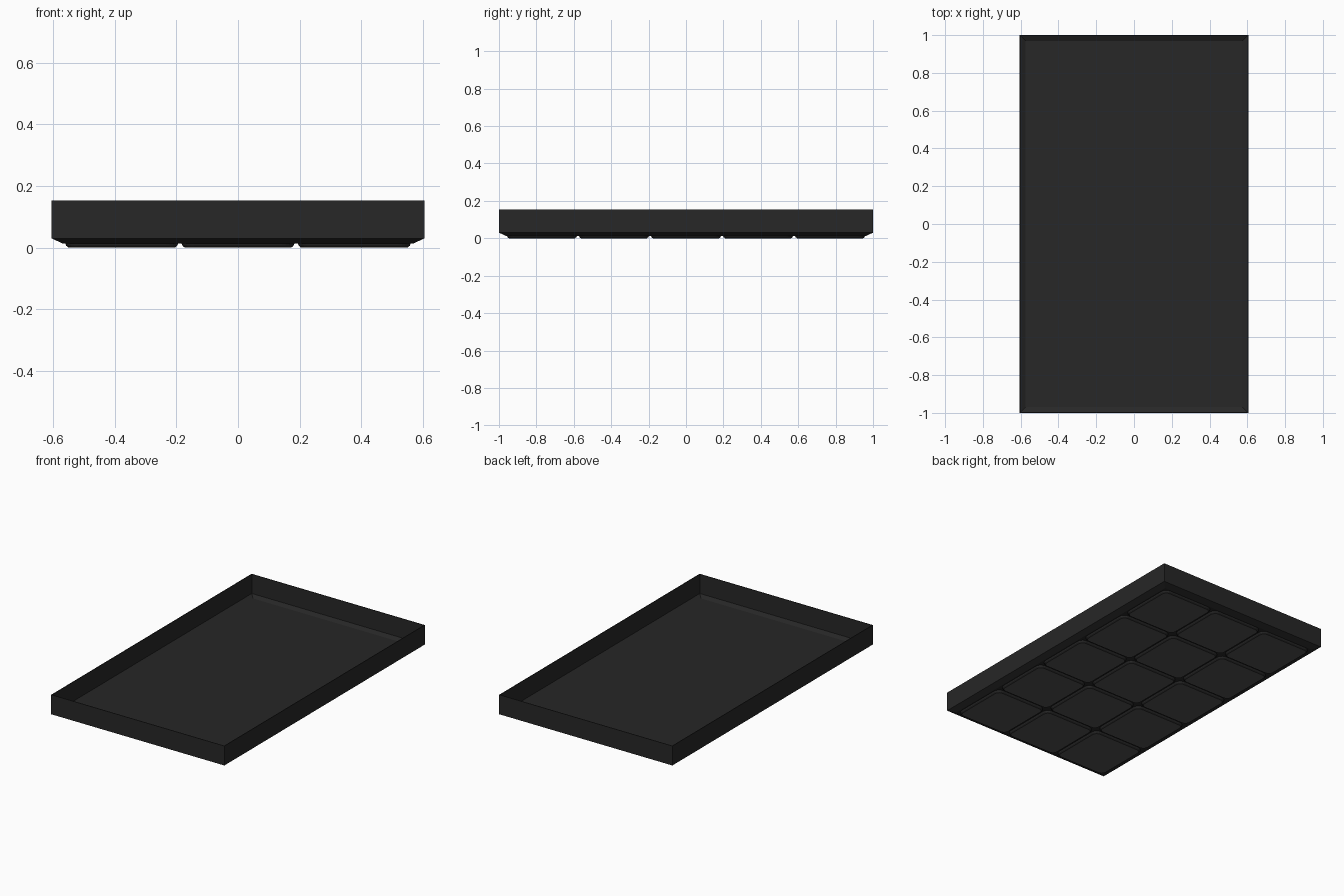
import bpy, bmesh, math

if "Cube" in bpy.data.objects:
    bpy.data.objects.remove(bpy.data.objects["Cube"])


def material(name, v):
    m = bpy.data.materials.new(name)
    m.diffuse_color = (v, v, v, 1)
    m.use_nodes = True
    m.node_tree.nodes["Principled BSDF"].inputs["Base Color"].default_value = m.diffuse_color
    return m


def ring(bm, hx, hy, z, r=0, seg=5, cx=0, cy=0):
    """Rectangle outline, with rounded corners when r > 0."""
    pts = []
    for i, (sx, sy) in enumerate([(1, 1), (-1, 1), (-1, -1), (1, -1)]):
        for k in range(seg + 1 if r else 1):
            a = math.pi / 2 * (i + (k / seg if r else 0))
            ox, oy = (r * math.cos(a), r * math.sin(a)) if r else (0, 0)
            pts.append((cx + sx * (hx - r) + ox, cy + sy * (hy - r) + oy, z))
    return [bm.verts.new(p) for p in pts]


def loft(bm, rings):
    """Skin consecutive rings and cap both ends."""
    for a, b in zip(rings, rings[1:]):
        n = len(a)
        for i in range(n):
            j = (i + 1) % n
            bm.faces.new((a[i], a[j], b[j], b[i]))
    bm.faces.new(rings[0])
    bm.faces.new(rings[-1])


def finish(bm, name, mat):
    bmesh.ops.recalc_face_normals(bm, faces=bm.faces)
    me = bpy.data.meshes.new(name)
    bm.to_mesh(me)
    bm.free()
    me.materials.append(mat)
    ob = bpy.data.objects.new(name, me)
    bpy.context.collection.objects.link(ob)
    return ob


dark = material("dark_plastic", 0.02)
grey = material("grey_foot", 0.08)

HX, HY = 0.605, 1.0

# Tray shell: underside, sloped edge, outer wall, thin rim, inner wall, floor
bm = bmesh.new()
profile = [(0.037, 0.013), (0, 0.03), (0, 0.153),
           (0.004, 0.153), (0.004, 0.031), (0.03, 0.017)]
loft(bm, [ring(bm, HX - d, HY - d, z) for d, z in profile])
finish(bm, "tray", dark)

# Grid of rounded feet: dark chamfered sides, light underside
PX, PY = 0.377, 0.385
bm = bmesh.new()
for ix in range(3):
    for iy in range(5):
        cx, cy = (ix - 1) * PX, (iy - 2) * PY
        loft(bm, [ring(bm, 0.183 - d, 0.187 - d, z, 0.04 - d, 5, cx, cy)
                  for d, z in [(0, 0.0135), (0.003, 0.006), (0.010, 0)]])
feet = finish(bm, "feet", dark)
feet.data.materials.append(grey)
for p in feet.data.polygons:
    if p.normal.z < -0.99:
        p.material_index = 1
